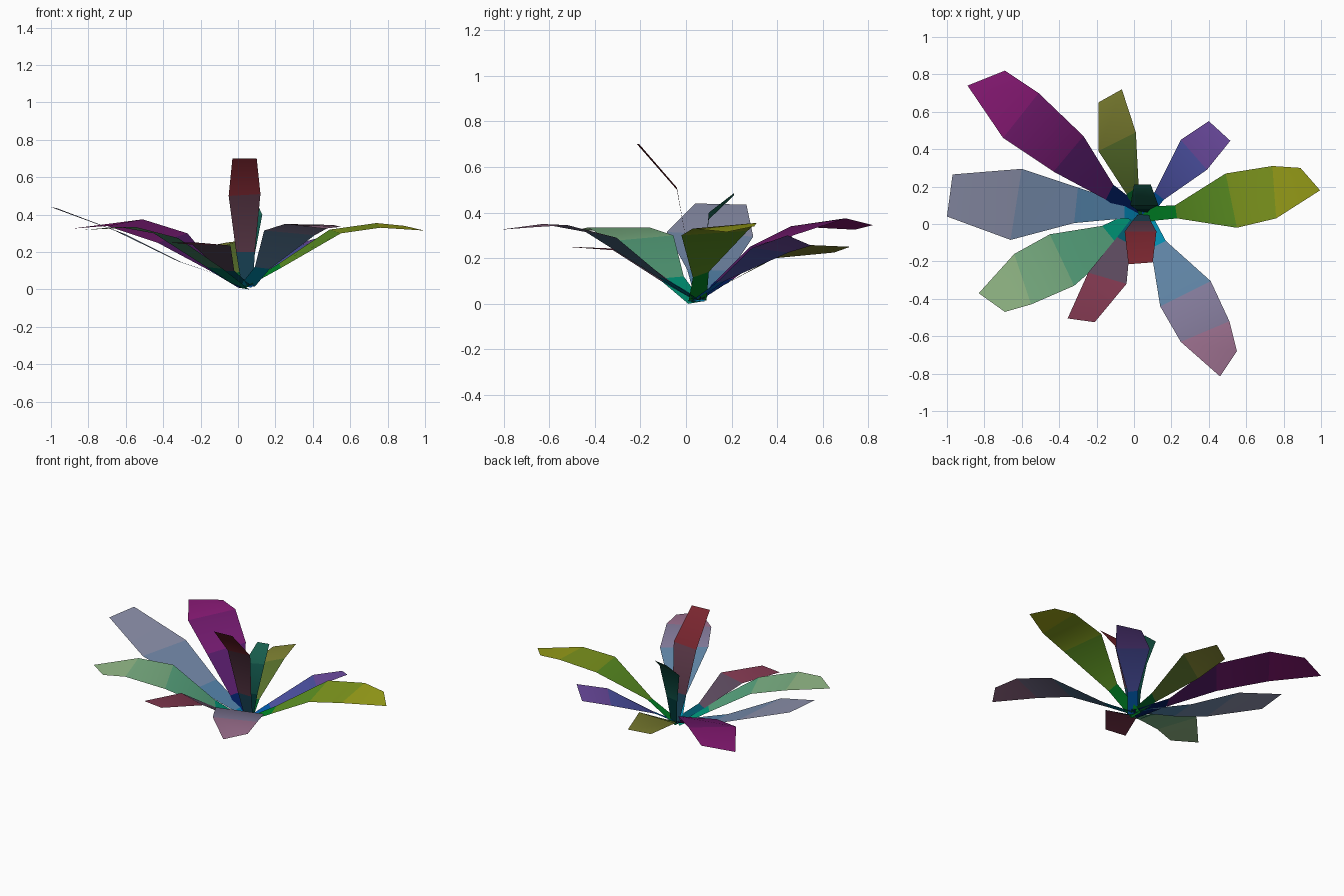
import bpy, bmesh


def mix(a, b, t):
    return tuple(a[i] + (b[i] - a[i]) * t for i in range(3))


def leaf(name, sections, root_col, tip_col):
    """Single-sided ribbon: each section is (left point, right point)."""
    me = bpy.data.meshes.new(name)
    ob = bpy.data.objects.new(name, me)
    bpy.context.collection.objects.link(ob)
    bm = bmesh.new()
    rows = [[bm.verts.new(p) for p in s] for s in sections]
    n = len(rows) - 1
    for i in range(n):
        mat = bpy.data.materials.new(f"{name}_{i}")
        mat.diffuse_color = (*mix(root_col, tip_col, i / (n - 1)), 1)
        me.materials.append(mat)
        (a, b), (c, d) = rows[i], rows[i + 1]
        f = bm.faces.new((a, b, d, c))
        f.material_index = i
        f.smooth = True
    # upper side faces up
    bm.normal_update()
    if sum(f.normal.z for f in bm.faces) < 0:
        bmesh.ops.reverse_faces(bm, faces=bm.faces[:])
    bm.to_mesh(me)
    bm.free()


# long outer leaves
leaf("leaf_right", [
    ((.02, .09, .015), (.03, .01, .005)),
    ((.22, .10, .14), (.23, .03, .115)),
    ((.49, .27, .32), (.55, -.02, .30)),
    ((.74, .31, .355), (.76, .03, .33)),
    ((.89, .30, .34), (.995, .18, .315))], (0, .25, .02), (.33, .36, .01))

leaf("leaf_back_left", [
    ((.07, .07, .02), (.0, .02, .01)),
    ((-.11, .21, .11), (-.15, .13, .10)),
    ((-.27, .47, .30), (-.43, .28, .25)),
    ((-.51, .70, .375), (-.70, .46, .34)),
    ((-.69, .82, .345), (-.89, .74, .325))], (0, .01, .1), (.25, .01, .18))

leaf("leaf_left", [
    ((.05, .08, .01), (.05, .01, .01)),
    ((-.05, .11, .06), (-.05, .03, .06)),
    ((-.30, .195, .145), (-.32, .005, .15)),
    ((-.60, .295, .295), (-.66, -.085, .315)),
    ((-.97, .265, .435), (-1.0, .04, .44))], (0, .2, .4), (.27, .29, .42))

leaf("leaf_front_left", [
    ((.0, .07, .01), (.06, .01, .0)),
    ((-.17, -.01, .12), (-.08, -.12, .11)),
    ((-.45, -.055, .30), (-.32, -.33, .275)),
    ((-.64, -.16, .335), (-.55, -.43, .335)),
    ((-.83, -.37, .318), (-.69, -.47, .325))], (0, .33, .2), (.3, .5, .25))

leaf("leaf_front_right", [
    ((.01, .03, .02), (.09, .06, .015)),
    ((.09, -.13, .12), (.17, -.09, .11)),
    ((.14, -.44, .315), (.41, -.305, .29)),
    ((.25, -.63, .35), (.51, -.52, .345)),
    ((.46, -.815, .325), (.55, -.68, .335))], (0, .25, .4), (.33, .16, .27))

# shorter outer leaves
leaf("leaf_back_right", [
    ((.02, .06, .02), (.07, .02, .01)),
    ((.11, .17, .10), (.16, .13, .09)),
    ((.25, .45, .225), (.39, .29, .245)),
    ((.40, .55, .255), (.515, .445, .30))], (0, .1, .4), (.15, .07, .35))

leaf("leaf_back", [
    ((.01, .05, .02), (.07, .05, .02)),
    ((-.04, .16, .08), (.025, .20, .10)),
    ((-.19, .39, .20), (.01, .49, .26)),
    ((-.19, .65, .225), (-.065, .72, .25))], (0, .12, .02), (.2, .21, .03))

leaf("leaf_front", [
    ((.01, .06, .02), (.07, .03, .02)),
    ((-.09, -.07, .10), (-.02, -.11, .10)),
    ((-.245, -.26, .24), (-.04, -.32, .235)),
    ((-.355, -.505, .25), (-.21, -.525, .25))], (0, .1, .15), (.22, .04, .08))

# upright inner leaves
leaf("leaf_upright_front", [
    ((.02, .05, .02), (.08, .05, .02)),
    ((-.01, .015, .20), (.09, .015, .20)),
    ((-.05, -.04, .50), (.12, -.04, .51)),
    ((-.03, -.215, .70), (.10, -.205, .70))], (.01, .06, .1), (.2, .02, .03))

leaf("leaf_upright_back", [
    ((.02, .07, .02), (.07, .06, .02)),
    ((.01, .08, .18), (.09, .08, .19)),
    ((-.02, .10, .37), (.13, .10, .40)),
    ((.0, .21, .475), (.09, .21, .485))], (0, .04, .04), (.01, .12, .08))
